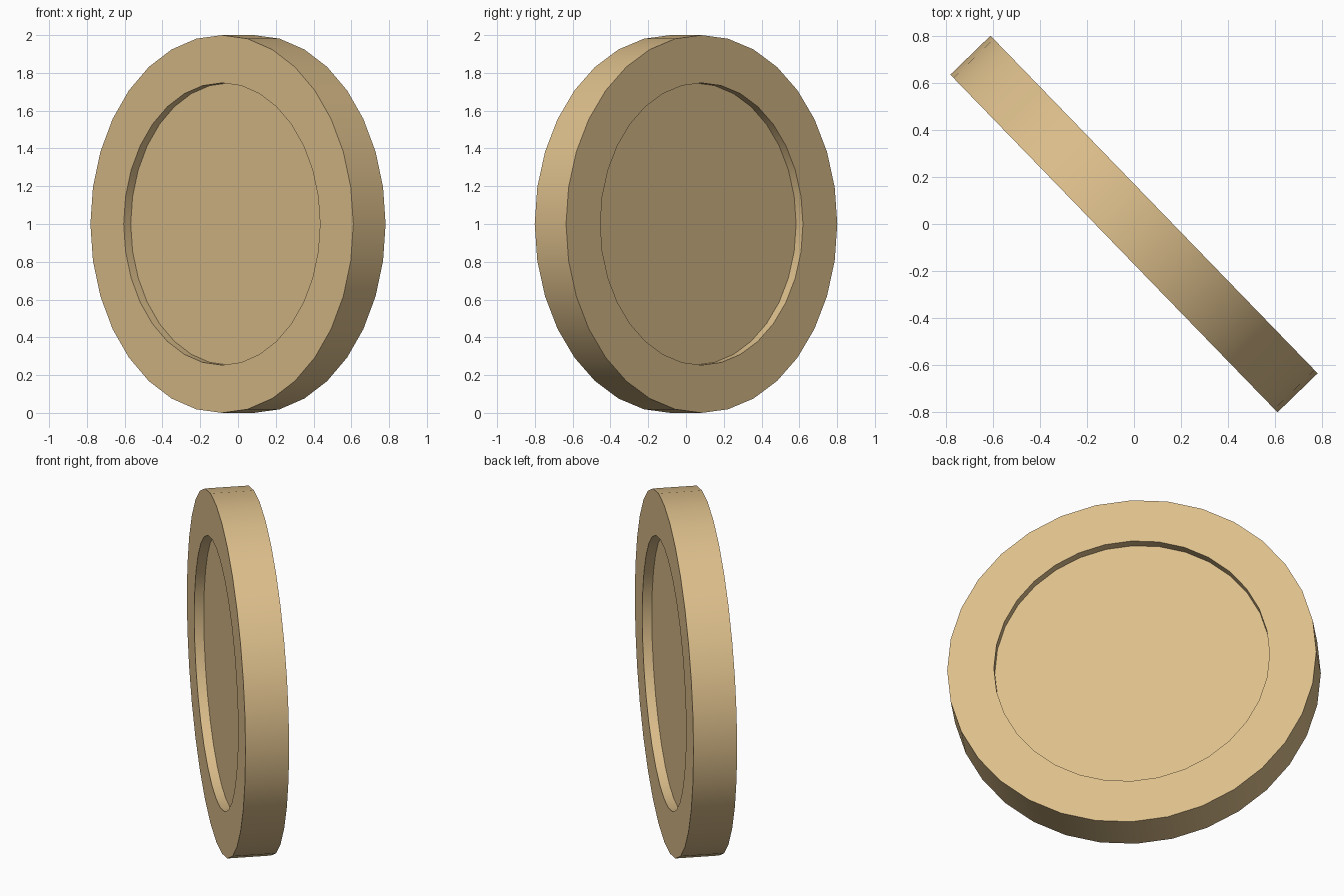
import bpy, bmesh, math
from mathutils import Matrix, Vector

if "Cube" in bpy.data.objects:
    bpy.data.objects.remove(bpy.data.objects["Cube"])

SIDES = 32
RADIUS, RECESS_RADIUS = 1.0, 0.747
HALF_THICK, DEPTH = 0.119, 0.052
AXIS_ANGLE = math.radians(44.1)   # heading of the disc axis

# Half profile (radius, position along axis), from one recess floor to the other
profile = [(RECESS_RADIUS, HALF_THICK - DEPTH), (RECESS_RADIUS, HALF_THICK), (RADIUS, HALF_THICK)]
profile += [(r, -h) for r, h in reversed(profile)]

# Rim and recess walls: revolve the profile about the local x axis
bm = bmesh.new()
rings = []
for r, h in profile:
    rings.append([bm.verts.new((h, r * math.sin(2 * math.pi * i / SIDES),
                                r * math.cos(2 * math.pi * i / SIDES))) for i in range(SIDES)])
for a, b in zip(rings, rings[1:]):
    for i in range(SIDES):
        j = (i + 1) % SIDES
        bm.faces.new((a[i], a[j], b[j], b[i]))

# Flat recess floors
bm.faces.new(rings[0])
bm.faces.new(rings[-1])
bmesh.ops.recalc_face_normals(bm, faces=bm.faces)

# Stand the disc on edge, turned diagonally
bm.transform(Matrix.Translation(Vector((0, 0, RADIUS))) @ Matrix.Rotation(AXIS_ANGLE, 4, 'Z'))

mesh = bpy.data.meshes.new("recessed_disc")
bm.to_mesh(mesh)
bm.free()
disc = bpy.data.objects.new("recessed_disc", mesh)
bpy.context.collection.objects.link(disc)

# Tan finish
mat = bpy.data.materials.new("tan")
mat.diffuse_color = (0.72, 0.52, 0.26, 1)
mat.use_nodes = True
mat.node_tree.nodes["Principled BSDF"].inputs["Base Color"].default_value = mat.diffuse_color
mesh.materials.append(mat)

bpy.context.view_layer.objects.active = disc
disc.select_set(True)
bpy.ops.object.shade_smooth_by_angle(angle=math.radians(30))
